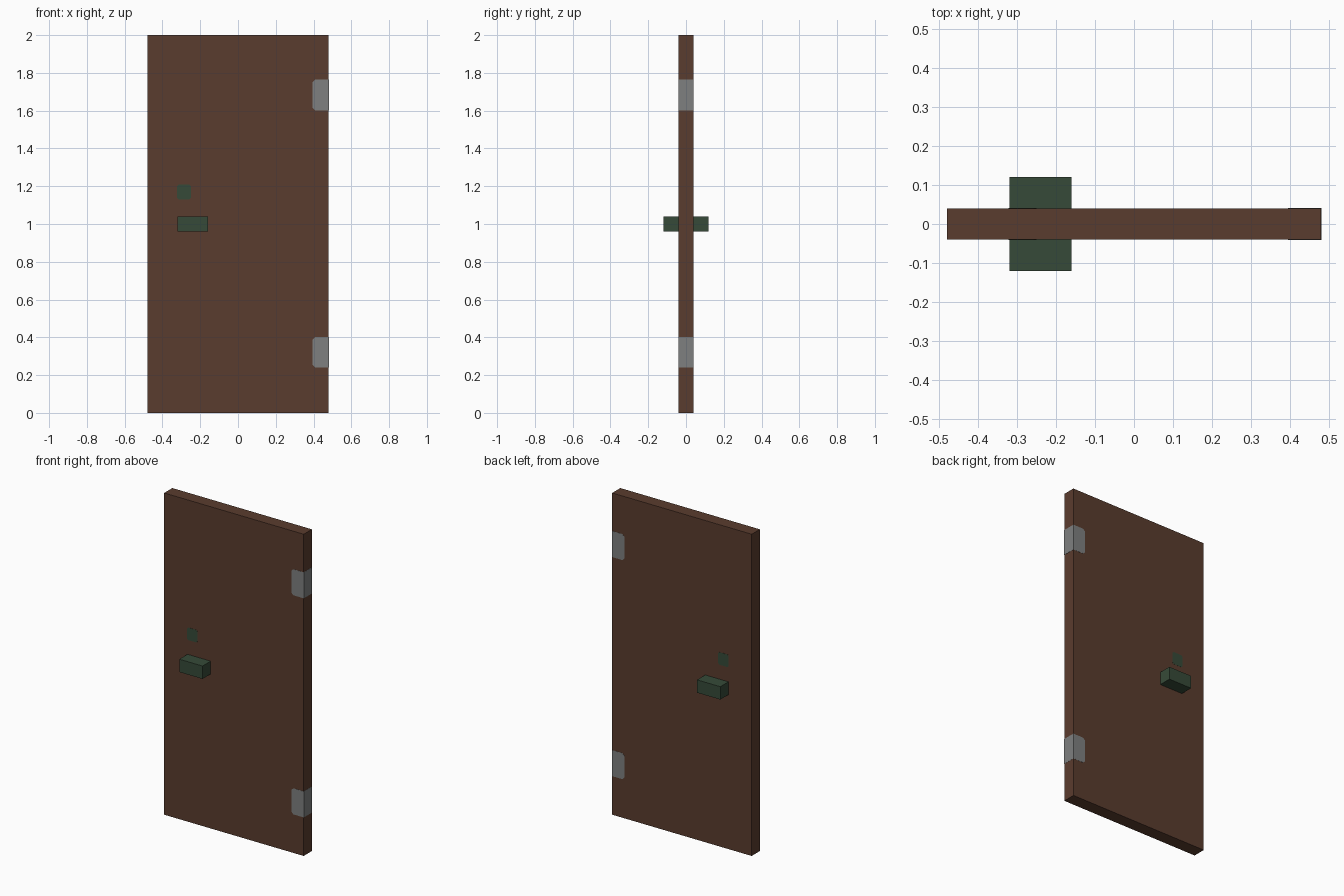
import bpy
import bmesh

cube = bpy.data.objects.get("Cube")
if cube:
    bpy.data.objects.remove(cube, do_unlink=True)


def linear(c):
    c /= 255
    return c / 12.92 if c <= 0.04045 else ((c + 0.055) / 1.055) ** 2.4


def material(name, r, g, b):
    colour = (linear(r), linear(g), linear(b), 1)
    mat = bpy.data.materials.new(name)
    mat.diffuse_color = colour
    mat.use_nodes = True
    bsdf = mat.node_tree.nodes["Principled BSDF"]
    bsdf.inputs["Base Color"].default_value = colour
    bsdf.inputs["Roughness"].default_value = 0.8
    return mat


def prism(name, outline, y0, y1, mat):
    """Extrude an outline of (x, z) points from y0 to y1."""
    bm = bmesh.new()
    face = bm.faces.new([bm.verts.new((x, y0, z)) for x, z in outline])
    new = bmesh.ops.extrude_face_region(bm, geom=[face])["geom"]
    verts = [v for v in new if isinstance(v, bmesh.types.BMVert)]
    bmesh.ops.translate(bm, verts=verts, vec=(0, y1 - y0, 0))
    bmesh.ops.recalc_face_normals(bm, faces=bm.faces)
    mesh = bpy.data.meshes.new(name)
    bm.to_mesh(mesh)
    bm.free()
    mesh.materials.append(mat)
    obj = bpy.data.objects.new(name, mesh)
    bpy.context.collection.objects.link(obj)
    return obj


def rect(x0, x1, z0, z1):
    return [(x0, z0), (x1, z0), (x1, z1), (x0, z1)]


wood = material("dark brown wood", 90, 60, 46)
metal = material("hinge grey", 126, 128, 128)
green = material("dark green", 54, 74, 56)

HALF = 0.04      # half the door thickness
PROUD = 0.001    # how far painted plates stand off the door

# Door slab
prism("door_panel", rect(-0.48, 0.48, 0, 2), -HALF, HALF, wood)

# Hinge plates wrapping the left edge, inner corners clipped
for name, z0, z1 in (("lower_hinge", 0.24, 0.402), ("upper_hinge", 1.602, 1.764)):
    x0, x1, c = 0.395, 0.48 + PROUD, 0.014
    prism(name, [(x0 + c, z0), (x1, z0), (x1, z1), (x0 + c, z1),
                 (x0, z1 - c), (x0, z0 + c)],
          -HALF - PROUD, HALF + PROUD, metal)

# Handle and lock plate on both faces
for side, s in (("front", -1), ("back", 1)):
    prism(side + "_handle", rect(-0.32, -0.16, 0.96, 1.04), s * HALF, s * 0.12, green)
    x0, x1, z0, z1, c = -0.322, -0.25, 1.13, 1.208, 0.008
    prism(side + "_lock_plate",
          [(x0 + c, z0), (x1 - c, z0), (x1, z0 + c), (x1, z1 - c),
           (x1 - c, z1), (x0 + c, z1), (x0, z1 - c), (x0, z0 + c)],
          s * HALF, s * (HALF + PROUD), green)
